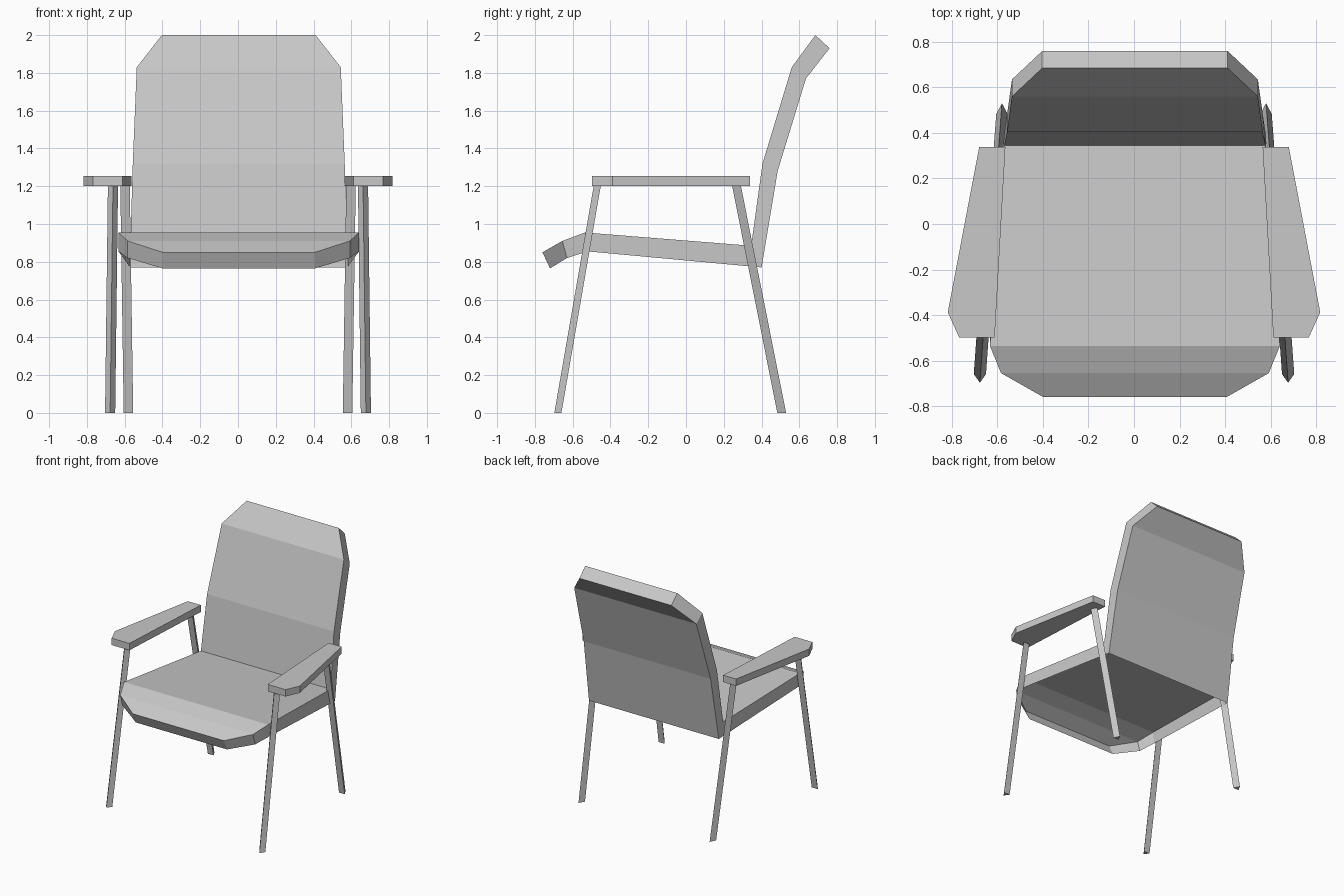
import bpy, bmesh, math

cube = bpy.data.objects.get("Cube")
if cube:
    bpy.data.objects.remove(cube, do_unlink=True)

grey = bpy.data.materials.new("light_grey")
grey.use_nodes = True
colour = (0.58, 0.58, 0.58, 1)
grey.diffuse_color = colour
grey.node_tree.nodes["Principled BSDF"].inputs["Base Color"].default_value = colour


def bridge(name, rings, open_sides=()):
    """Join equal closed rings of points; open_sides lists (segment, side) left out."""
    bm = bmesh.new()
    loops = [[bm.verts.new(p) for p in ring] for ring in rings]
    n = len(loops[0])
    for s, (a, b) in enumerate(zip(loops, loops[1:])):
        for i in range(n):
            if (s, i) not in open_sides:
                j = (i + 1) % n
                bm.faces.new((a[i], a[j], b[j], b[i]))
    bm.faces.new(loops[0])
    bm.faces.new(loops[-1])
    bmesh.ops.recalc_face_normals(bm, faces=bm.faces)
    mesh = bpy.data.meshes.new(name)
    bm.to_mesh(mesh)
    bm.free()
    mesh.materials.append(grey)
    obj = bpy.data.objects.new(name, mesh)
    bpy.context.collection.objects.link(obj)


# Bent shell: half width, then (y, z) of the upper and the lower surface
shell = [
    (0.403, (-0.76, 0.85), (-0.72, 0.765)),
    (0.588, (-0.655, 0.91), (-0.63, 0.82)),
    (0.637, (-0.535, 0.955), (-0.52, 0.855)),
    (0.574, (0.345, 0.885), (0.40, 0.77)),
    (0.561, (0.405, 1.32), (0.485, 1.28)),
    (0.54, (0.56, 1.83), (0.635, 1.77)),
    (0.407, (0.685, 2.0), (0.76, 1.93)),
]
mid = 0.004
# The seat is hollow and open underneath
bridge("seat_and_back",
       [[(mid - w, *top), (mid + w, *top), (mid + w, *low), (mid - w, *low)]
        for w, top, low in shell],
       open_sides=[(s, 2) for s in range(3)])

# Armrest outline seen from above
arm = [(0.565, 0.338), (0.68, 0.338), (0.818, -0.388), (0.768, -0.498), (0.612, -0.498)]


def leg(name, foot, head, rx, ry, side):
    """Three-sided rod with level ends; the sign of ry points its edge."""
    rings = []
    for (x, y), z in ((foot, 0), (head, 1.2)):
        angles = [k * math.tau / 3 for k in range(3)]
        rings.append([(side * (x + rx * math.sin(a)), y + ry * math.cos(a), z)
                      for a in angles])
    bridge(name, rings)


for side, label in ((1, "left"), (-1, "right")):
    bridge(label + "_armrest", [[(side * x, y, z) for x, y in arm] for z in (1.2, 1.255)])
    leg(label + "_front_leg", (0.677, -0.672), (0.662, -0.464), 0.031, -0.025, side)
    leg(label + "_back_leg", (0.58, 0.499), (0.598, 0.26), 0.029, 0.031, side)
